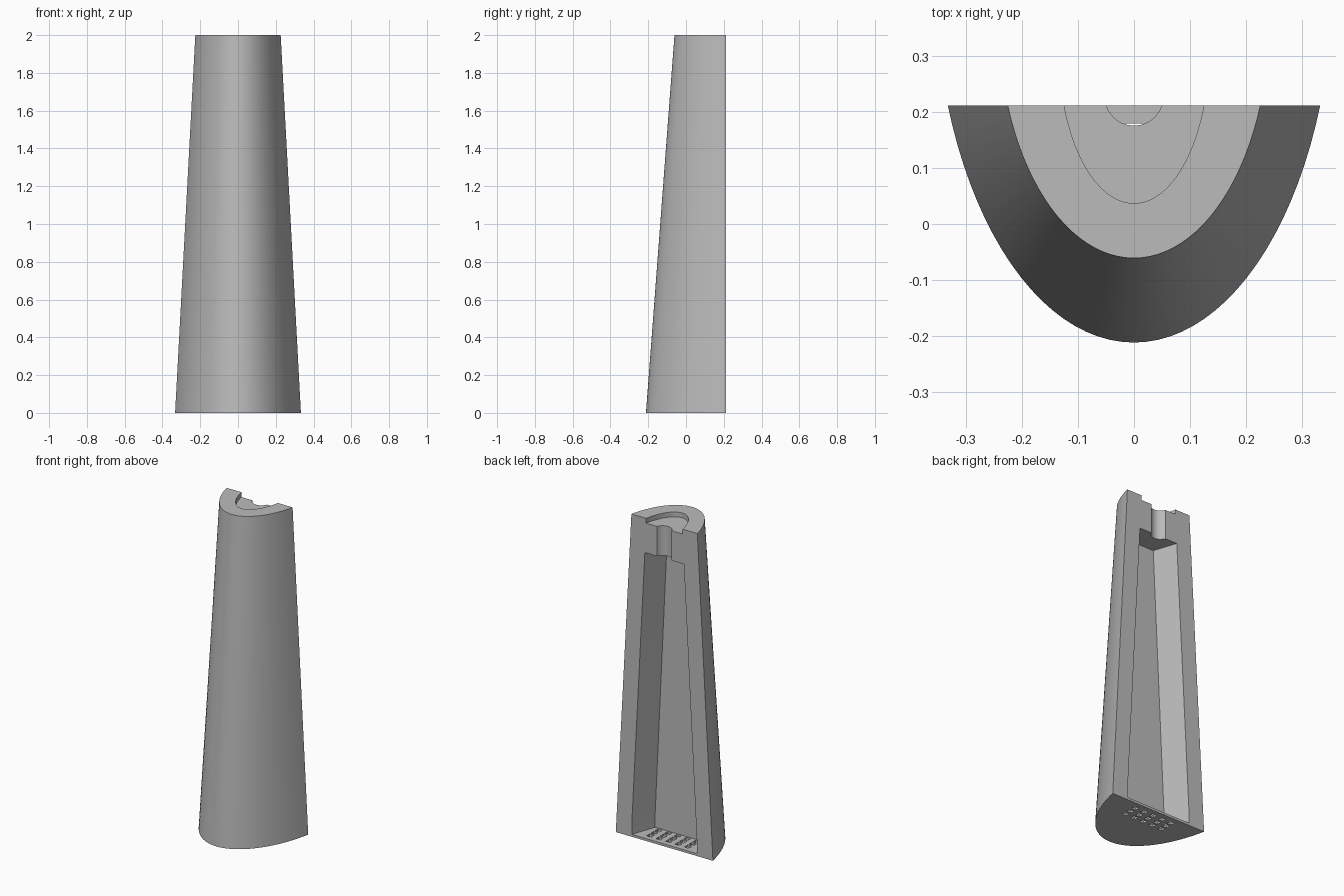
import bpy
import bmesh
import math

cube = bpy.data.objects.get("Cube")
if cube:
    bpy.data.objects.remove(cube, do_unlink=True)

BACK = 0.212      # flat sectioned face
TOP = 2.0
FLOOR = 0.015

grey = bpy.data.materials.new("light grey")
grey.use_nodes = True
colour = (0.5, 0.5, 0.5, 1)
grey.diffuse_color = colour
grey.node_tree.nodes["Principled BSDF"].inputs["Base Color"].default_value = colour


def arch(half_width, depth, steps=40, overshoot=0.0):
    """Elliptical arch, open at the back plane."""
    limit = math.acos(0.36)
    radius = depth / (1 - math.cos(limit))
    pts = []
    for i in range(steps + 1):
        a = limit * (2 * i / steps - 1)
        pts.append((half_width * math.sin(a) / math.sin(limit),
                    BACK - depth + radius * (1 - math.cos(a))))
    if overshoot:
        pts.append((half_width, BACK + overshoot))
        pts.insert(0, (-half_width, BACK + overshoot))
    return pts


def trapezoid(back_half, front_half, front_y, overshoot=0.1):
    """Cavity section, continued past the back plane."""
    slope = (back_half - front_half) / (BACK - front_y)
    wide = back_half + slope * overshoot
    end = BACK + overshoot
    return [(-wide, end), (-front_half, front_y), (front_half, front_y), (wide, end)]


def loft(name, levels):
    """Closed solid through (z, outline) levels."""
    bm = bmesh.new()
    rings = [[bm.verts.new((x, y, z)) for x, y in pts] for z, pts in levels]
    for low, high in zip(rings, rings[1:]):
        for i in range(len(low)):
            j = (i + 1) % len(low)
            bm.faces.new((low[i], low[j], high[j], high[i]))
    bm.faces.new(rings[0][::-1])
    bm.faces.new(rings[-1])
    bmesh.ops.recalc_face_normals(bm, faces=bm.faces)
    return finish(name, bm)


def finish(name, bm):
    mesh = bpy.data.meshes.new(name)
    bm.to_mesh(mesh)
    bm.free()
    mesh.materials.append(grey)
    obj = bpy.data.objects.new(name, mesh)
    bpy.context.collection.objects.link(obj)
    return obj


def cut(target, cutter):
    cutter.hide_render = True
    mod = target.modifiers.new("cut", 'BOOLEAN')
    mod.operation = 'DIFFERENCE'
    mod.solver = 'EXACT'
    mod.object = cutter
    bpy.context.view_layer.objects.active = target
    bpy.ops.object.modifier_apply(modifier=mod.name)
    bpy.data.objects.remove(cutter, do_unlink=True)


# Tapered outer shell
shell = loft("tapered_half_shell", [(0, arch(0.333, 0.424)), (TOP, arch(0.226, 0.273))])

# Inner cavity: short straight foot, then a tapering chamber
foot = trapezoid(0.223, 0.17, 0.06)
cut(shell, loft("cavity_cutter", [(FLOOR, foot), (0.09, foot),
                                  (1.785, trapezoid(0.134, 0.085, 0.066))]))

# Shallow recess in the top and the bore through the cap
cut(shell, loft("recess_cutter", [(TOP - 0.03, arch(0.125, 0.175, overshoot=0.1)),
                                  (TOP + 0.1, arch(0.125, 0.175, overshoot=0.1))]))
cut(shell, loft("bore_cutter", [(1.7, arch(0.05, 0.036, 20, 0.1)),
                                (TOP + 0.1, arch(0.05, 0.036, 20, 0.1))]))

# Grid of square drain holes in the floor
bm = bmesh.new()
for row, reach in enumerate((2, 2, 2)):
    for col in range(-reach, reach + 1):
        made = bmesh.ops.create_cube(bm, size=0.03)
        bmesh.ops.translate(bm, verts=made["verts"],
                            vec=(col * 0.065, 0.165 - row * 0.042, FLOOR / 2))
cut(shell, finish("hole_cutter", bm))

# Smooth curved sides, crisp edges
bpy.ops.object.select_all(action='DESELECT')
shell.select_set(True)
bpy.context.view_layer.objects.active = shell
bpy.ops.object.shade_smooth_by_angle(angle=math.radians(25))
